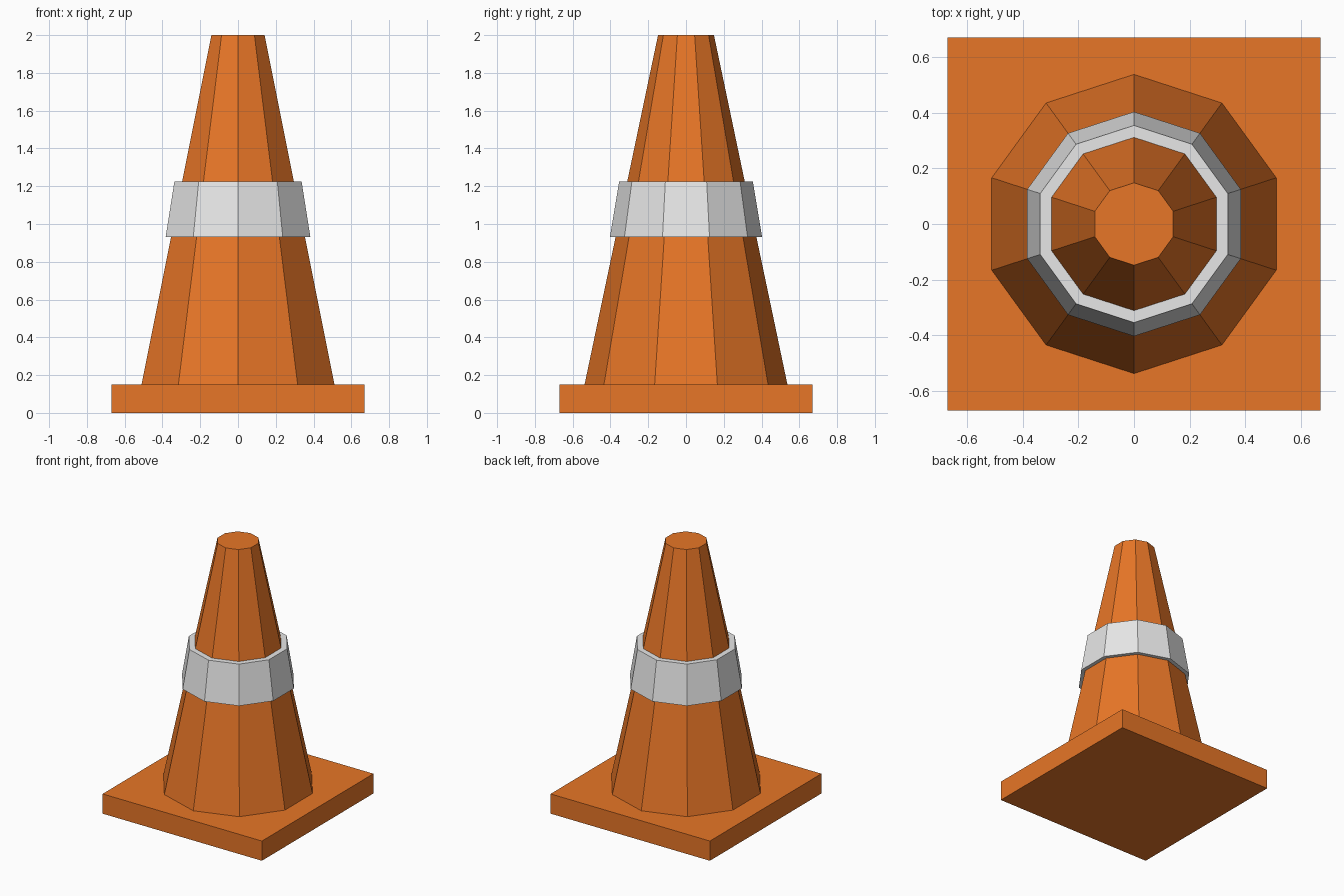
import bpy
import bmesh
from math import sin, cos, tau

SIDES = 10

default = bpy.data.objects.get("Cube")
if default:
    bpy.data.objects.remove(default, do_unlink=True)


def make_material(name, rgb):
    mat = bpy.data.materials.new(name)
    mat.use_nodes = True
    color = (*rgb, 1.0)
    mat.diffuse_color = color
    mat.node_tree.nodes["Principled BSDF"].inputs["Base Color"].default_value = color
    return mat


def add_object(name, bm, mat):
    bmesh.ops.recalc_face_normals(bm, faces=bm.faces[:])
    mesh = bpy.data.meshes.new(name)
    bm.to_mesh(mesh)
    bm.free()
    mesh.materials.append(mat)
    obj = bpy.data.objects.new(name, mesh)
    bpy.context.collection.objects.link(obj)
    return obj


def ring(bm, radius, z):
    # Corners point along +y and -y
    angles = [tau * i / SIDES for i in range(SIDES)]
    return [bm.verts.new((radius * sin(a), radius * cos(a), z)) for a in angles]


def lathe(name, profile, mat, closed=False):
    """Sweep (radius, z) points; cap the ends, or close the profile into a loop."""
    bm = bmesh.new()
    rings = [ring(bm, r, z) for r, z in profile]
    pairs = list(zip(rings, rings[1:]))
    if closed:
        pairs.append((rings[-1], rings[0]))
    else:
        bm.faces.new(rings[0])
        bm.faces.new(rings[-1])
    for low, high in pairs:
        for i in range(SIDES):
            j = (i + 1) % SIDES
            bm.faces.new((low[i], low[j], high[j], high[i]))
    return add_object(name, bm, mat)


orange = make_material("orange plastic", (0.8, 0.18, 0.02))
pale_grey = make_material("pale grey band", (0.8, 0.8, 0.8))

# Square foot
BASE_WIDTH, BASE_HEIGHT = 1.34, 0.15
bm = bmesh.new()
bmesh.ops.create_cube(bm, size=1)
bmesh.ops.scale(bm, vec=(BASE_WIDTH, BASE_WIDTH, BASE_HEIGHT), verts=bm.verts[:])
bmesh.ops.translate(bm, vec=(0, 0, BASE_HEIGHT / 2), verts=bm.verts[:])
add_object("base", bm, orange)

# Tapered faceted body
lathe("cone_body", [(0.537, BASE_HEIGHT), (0.148, 2.0)], orange)

# Raised reflective collar, its inner wall just inside the body
lathe("reflective_band",
      [(0.403, 0.93), (0.354, 1.225), (0.30, 1.225), (0.36, 0.93)],
      pale_grey, closed=True)
